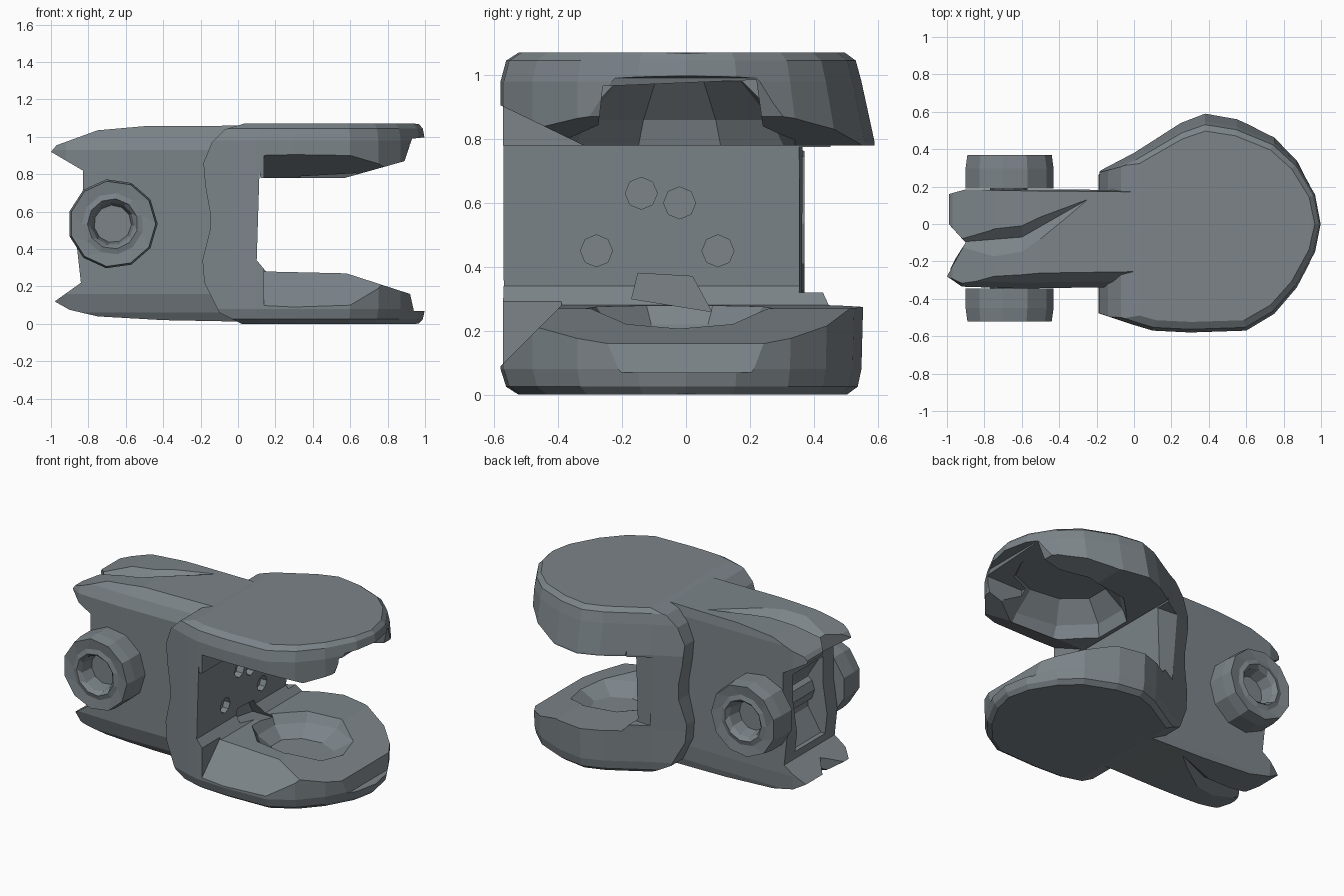
import bpy, bmesh, math

if "Cube" in bpy.data.objects:
    bpy.data.objects.remove(bpy.data.objects["Cube"])

slate = bpy.data.materials.new("slate")
slate.diffuse_color = (.2, .23, .25, 1)
slate.use_nodes = True
slate.node_tree.nodes["Principled BSDF"].inputs["Base Color"].default_value = slate.diffuse_color


def loft(name, rings):
    """Closed solid through rings of equal point count."""
    bm = bmesh.new()
    vs = [[bm.verts.new(p) for p in r] for r in rings]
    n = len(rings[0])
    for a, b in zip(vs, vs[1:]):
        for i in range(n):
            j = (i + 1) % n
            bm.faces.new((a[i], a[j], b[j], b[i]))
    bm.faces.new(vs[0][::-1])
    bm.faces.new(vs[-1])
    bmesh.ops.recalc_face_normals(bm, faces=bm.faces)
    me = bpy.data.meshes.new(name)
    bm.to_mesh(me)
    bm.free()
    me.materials.append(slate)
    ob = bpy.data.objects.new(name, me)
    bpy.context.collection.objects.link(ob)
    return ob


def prism(name, pts, axis, lo, hi):
    put = {'x': lambda p, t: (t, p[0], p[1]),
           'y': lambda p, t: (p[0], t, p[1]),
           'z': lambda p, t: (p[0], p[1], t)}[axis]
    return loft(name, [[put(p, t) for p in pts] for t in (lo, hi)])


def plan(name, pts, centre, levels):
    """Plan outline stacked at (z, x scale, front scale, rear scale) levels."""
    cx, cy = centre
    return loft(name, [[(cx + (x - cx) * sx, cy + (y - cy) * (sf if y < cy else sr), z)
                        for x, y in pts] for z, sx, sf, sr in levels])


def combine(target, tool, op='DIFFERENCE'):
    m = target.modifiers.new("bool", 'BOOLEAN')
    m.operation, m.solver, m.object = op, 'EXACT', tool
    bpy.context.view_layer.objects.active = target
    bpy.ops.object.modifier_apply(modifier=m.name)
    bpy.data.objects.remove(tool)


def ngon(n, r, c=(0, 0), ry=None, phase=0.0):
    return [(c[0] + r * math.cos(phase + math.tau * i / n),
             c[1] + (ry or r) * math.sin(phase + math.tau * i / n)) for i in range(n)]


# Jaw: C-shaped side profile trimmed by the rounded plan outline
c_profile = [(.03, 1.07), (-.07, 1.04), (-.14, .97), (-.185, .86), (-.175, .74), (-.15, .6),
             (-.15, .5), (-.19, .34), (-.18, .22), (-.1, .06), (.02, 0), (.95, 0), (1.02, .01),
             (1.02, .07), (.94, .07), (.92, .16), (.58, .27), (.15, .28), (.1, .34),
             (.115, .82), (.12, .78), (.57, .78), (.89, .87), (.93, .99), (1.02, 1.0),
             (1.02, 1.06), (.95, 1.07)]
disc = [(-.21, -.47), (0, -.54), (.1, -.57), (.3, -.58), (.6, -.57), (.75, -.48), (.87, -.34),
        (.97, -.15), (1, 0), (.97, .17), (.87, .35), (.75, .47), (.55, .56), (.38, .59),
        (.25, .54), (0, .38), (-.21, .27)]
jaw = prism("jaw", c_profile, 'y', -.7, .7)
combine(jaw, plan("trim", disc, (.4, 0), [
    (-.001, .94, .9, .85), (.025, .98, .97, .91), (.08, 1, 1, .93), (.3, 1, 1, .94),
    (.79, 1, 1, 1), (.98, 1, 1, .93), (1.045, .98, .97, .9), (1.071, .94, .9, .84)]),
    'INTERSECT')

# Sloped front flanks of both discs
combine(jaw, prism("lower_slope", [(-.75, -.08), (-.58, .09), (-.39, .28), (-.39, .4), (-.75, .4)],
                   'x', .14, 1.2))
combine(jaw, prism("upper_slope", [(-.75, .98), (-.59, .91), (-.3, .77), (-.3, .7), (-.75, .7)],
                   'x', .14, 1.2))
# Narrower wall on the rear side
combine(jaw, prism("wall_trim", [(-.03, .365), (.3, .34), (.3, .8), (-.03, .8)], 'z', .32, .775))


# Dished cavities of the discs
def dish(levels):
    combine(jaw, loft("dish", [[(x, y, z) for x, y in ngon(9, rx, (cx, -.02), ry)]
                               for z, cx, rx, ry in levels]))


dish([(.7, .56, .46, .42), (.86, .55, .41, .33), (.98, .55, .3, .22)])
dish([(.36, .5, .38, .36), (.22, .5, .3, .26), (.155, .48, .2, .16)])
# Opening in the tip of the upper disc
combine(jaw, prism("tip_notch", [(-.29, .7), (.26, .7), (.22, .985), (-.26, .965)], 'x', .65, 1.1))

# Small recesses in the inner wall
for y, z, r in [(-.14, .63, .05), (-.02, .6, .05), (-.28, .45, .05), (.1, .45, .05)]:
    combine(jaw, prism("recess", ngon(8, r, (y, z)), 'x', .06, .3))
combine(jaw, prism("slot", [(-.17, .3), (.08, .26), (.02, .37), (-.15, .38)], 'x', .05, .25))

# Rear arm: side profile with projecting lips, trimmed by a notched plan
arm_profile = [(.02, .012), (-.4, .02), (-.75, .04), (-.9, .075), (-.98, .12), (-.84, .22),
               (-.86, .4), (-.83, .6), (-.83, .82), (-1.0, .92), (-.97, .955), (-.75, 1.035),
               (-.5, 1.057), (.04, 1.06)]
arm_plan = [(.04, -.335), (-.6, -.345), (-.92, -.335), (-1.0, -.28), (-.9, -.1), (-.99, 0),
            (-.99, .16), (-.9, .185), (-.4, .185), (.04, .18)]
arm = prism("arm", arm_profile, 'y', -.6, .6)
combine(arm, plan("arm_trim", arm_plan, (0, -.08), [
    (-.01, 1, .7, .9), (.06, 1, .88, .97), (.16, 1, 1, 1),
    (.93, 1, 1, 1), (1.0, 1, .88, 1), (1.07, 1, .65, .96)]), 'INTERSECT')
# Hollow in the arm's end, and valleys running along top and bottom
combine(arm, prism("end_hollow", ngon(8, .17, (-.88, .52), .27, math.pi / 8), 'y', -.23, .08))
for z, s in ((1.08, -1), (-.01, 1)):
    combine(arm, loft("valley", [
        [(-1.1, -.27, z), (-1.1, .03, z), (-1.1, -.11, z + s * .15)],
        [(-.6, -.2, z), (-.6, .03, z), (-.6, -.07, z + s * .08)],
        [(-.25, .09, z), (-.25, .15, z), (-.25, .13, z + s * .022)]]))


# Side knobs with a stepped, hollowed face, plus the axle joining them
def knob(name, y0, y1):
    d = y1 - y0
    steps = [(0, .24, 0), (.6, .24, 0), (1, .23, 0), (.95, .165, .3), (1, .135, .3),
             (.85, .115, .5), (.4, .1, .5)]
    loft(name, [[(x, y0 + d * t, z) for x, z in ngon(11, r, (-.67, .535), phase=ph)]
                for t, r, ph in steps])


knob("front_knob", -.345, -.52)
knob("rear_knob", .19, .37)
prism("axle", ngon(10, .1, (-.67, .535)), 'y', -.4, .25)
